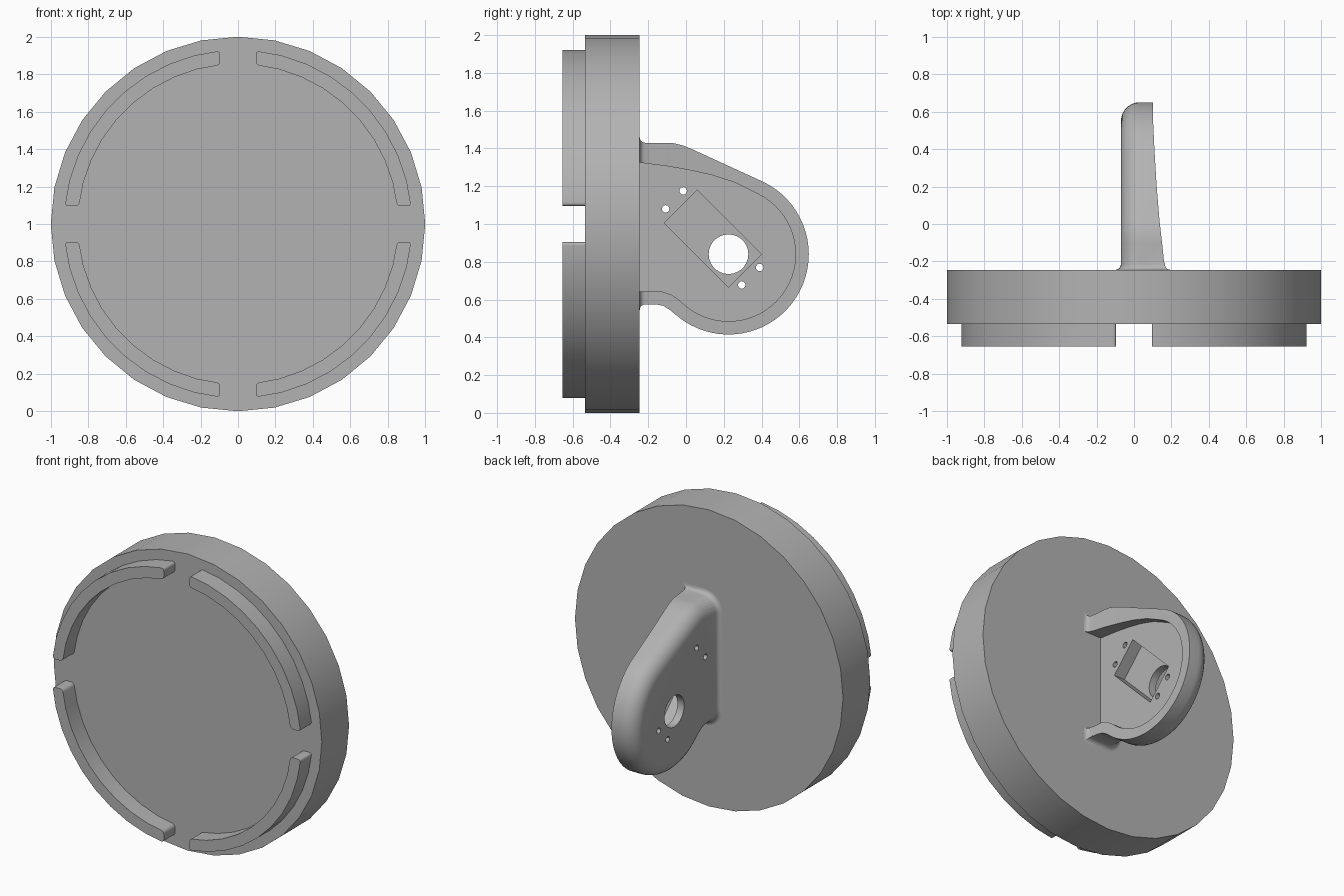
import bpy, bmesh, math
from math import sin, cos, asin, pi, radians
from mathutils import Vector

if "Cube" in bpy.data.objects:
    bpy.data.objects.remove(bpy.data.objects["Cube"])

grey = bpy.data.materials.new("plain grey")
grey.use_nodes = True
GREY = (0.45, 0.45, 0.45, 1)
grey.diffuse_color = GREY
grey.node_tree.nodes["Principled BSDF"].inputs["Base Color"].default_value = GREY


def arc(cx, cy, r, a0, a1, n):
    """Points on an arc, angles in radians."""
    steps = [a0 + (a1 - a0) * i / n for i in range(n + 1)]
    return [(cx + r * cos(a), cy + r * sin(a)) for a in steps]


def circle(cx, cy, r, n):
    return arc(cx, cy, r, 0, 2 * pi, n)[:-1]


def finish(name, bm):
    bmesh.ops.recalc_face_normals(bm, faces=bm.faces)
    mesh = bpy.data.meshes.new(name)
    bm.to_mesh(mesh)
    bm.free()
    mesh.materials.append(grey)
    obj = bpy.data.objects.new(name, mesh)
    bpy.context.collection.objects.link(obj)
    return obj


def loft(rings):
    """Closed solid through matching rings of points."""
    bm = bmesh.new()
    loops = [[bm.verts.new(p) for p in ring] for ring in rings]
    n = len(loops[0])
    for a, b in zip(loops, loops[1:]):
        for i in range(n):
            bm.faces.new((a[i], a[(i + 1) % n], b[(i + 1) % n], b[i]))
    bm.faces.new(loops[0])
    bm.faces.new(loops[-1])
    bmesh.ops.recalc_face_normals(bm, faces=bm.faces)
    return bm


PLACE = {
    "x": lambda u, v, t: (t, u, v),
    "y": lambda u, v, t: (u, t, v),
    "z": lambda u, v, t: (u, v, t),
}


def prism(axis, pts, a, b):
    """Outline extruded along an axis from a to b."""
    return loft([[PLACE[axis](u, v, t) for u, v in pts] for t in (a, b)])


def boolean(target, tool, operation):
    mod = target.modifiers.new(operation, "BOOLEAN")
    mod.operation, mod.solver, mod.object = operation, "EXACT", tool
    bpy.context.view_layer.objects.active = target
    bpy.ops.object.modifier_apply(modifier=mod.name)
    bpy.data.objects.remove(tool)


def smooth(obj, angle=30):
    bpy.ops.object.select_all(action="DESELECT")
    obj.select_set(True)
    bpy.context.view_layer.objects.active = obj
    bpy.ops.object.shade_smooth_by_angle(angle=radians(angle))


BACK = -0.245    # rear plane of the disc
FRONT = -0.535   # front plane of the disc

# Round base disc
smooth(finish("base_disc", prism("y", circle(0, 1, 1, 32), FRONT, BACK)))

# Four curved locating ridges with rounded ends
R_OUT, R_IN, GAP = 0.93, 0.855, 0.095
names = ("upper_left", "upper_right", "lower_right", "lower_left")
for k, name in enumerate(names):
    out_a, in_a = asin(GAP / R_OUT), asin(GAP / R_IN)
    quarter = k * pi / 2
    pts = arc(0, 1, R_OUT, quarter + out_a, quarter + pi / 2 - out_a, 9)
    pts += arc(0, 1, R_IN, quarter + pi / 2 - in_a, quarter + in_a, 9)
    bm = prism("y", pts, -0.655, FRONT)
    corners = []
    for e in bm.edges:
        d = e.verts[0].co - e.verts[1].co
        if abs(d.y) > 0.05 and e.calc_face_angle() > radians(45):
            corners.append(e)
    bmesh.ops.bevel(bm, geom=corners, offset=0.02, segments=4,
                    profile=0.5, affect="EDGES")
    smooth(finish(name + "_ridge", bm))

# Bracket body: teardrop outline, closed side facing -x with a rounded edge
CY, CZ, SIDE = 0.225, 0.84, -0.07
START, END = radians(65), radians(-130)
outer = [(-0.26, 1.43), (-0.1, 1.43), (-0.06, 1.427), (-0.015, 1.415), (0.03, 1.397)]
outer += arc(CY, CZ, 0.425, START, END, 36)
outer += [(-0.085, 0.545), (-0.12, 0.567), (-0.16, 0.575), (-0.26, 0.575)]
bm = prism("x", outer, SIDE, 0.3)
edge = [e for e in bm.edges
        if all(abs(v.co.x - SIDE) < 1e-4 for v in e.verts)
        and any(v.co.y > -0.25 for v in e.verts)]
bmesh.ops.bevel(bm, geom=edge, offset=0.1, segments=7, profile=0.5,
                affect="EDGES", clamp_overlap=False)
bracket = finish("motor_bracket", bm)

# Sloping open rim, lower toward the tip
rim = [(0.172, -0.3), (0.165, -0.245), (0.152, -0.12), (0.136, 0.02),
       (0.121, 0.2), (0.109, 0.4), (0.102, 0.55), (0.1, 0.75)]
boolean(bracket, finish("rim_cutter", prism("z", rim + [(0.5, 0.75), (0.5, -0.3)], 0, 2)),
        "DIFFERENCE")

# Small fillet where the bracket meets the disc
def skirt_ring(y, e):
    r = 0.1 + e
    left, right, low, high = SIDE - e, 0.165 + e, 0.575 - e, 1.43 + e
    pts = [(right, low), (right, high)]
    pts += arc(left + r, high - r, r, pi / 2, pi, 7)
    pts += arc(left + r, low + r, r, pi, 1.5 * pi, 7)
    return [(x, y, z) for x, z in pts]


F = 0.03
rings = [skirt_ring(BACK - 0.005, F)]
for i in range(6):
    t = i / 5 * pi / 2
    rings.append(skirt_ring(BACK + F * (1 - cos(t)), F * (1 - sin(t))))
rings.append(skirt_ring(-0.2, -0.004))
boolean(bracket, finish("fillet", loft(rings)), "UNION")

# Open cavity
inner = [(-0.3, 1.335), (-0.245, 1.325), (-0.1, 1.306), (0.02, 1.285),
         (0.14, 1.258), (0.26, 1.219)]
inner += arc(CY, CZ, 0.355, START, END, 32)
inner += [(-0.04, 0.6), (-0.08, 0.627), (-0.13, 0.643), (-0.3, 0.643)]
boolean(bracket, finish("cavity_cutter", prism("x", inner, 0.06, 0.5)), "DIFFERENCE")

# Tilted rectangular pocket
pocket = [(0.06, 1.18), (0.4, 0.84), (0.225, 0.665), (-0.115, 1.005)]
boolean(bracket, finish("pocket_cutter", prism("x", pocket, -0.02, 0.2)), "DIFFERENCE")

# Shaft hole and four screw holes
holes = [(CY, CZ, 0.105, 28)]
holes += [(y, z, 0.02, 12) for y, z in
          ((-0.015, 1.175), (-0.108, 1.08), (0.39, 0.77), (0.295, 0.677))]
for y, z, r, n in holes:
    boolean(bracket, finish("hole_cutter", prism("x", circle(y, z, r, n), -0.3, 0.5)),
            "DIFFERENCE")
smooth(bracket)
